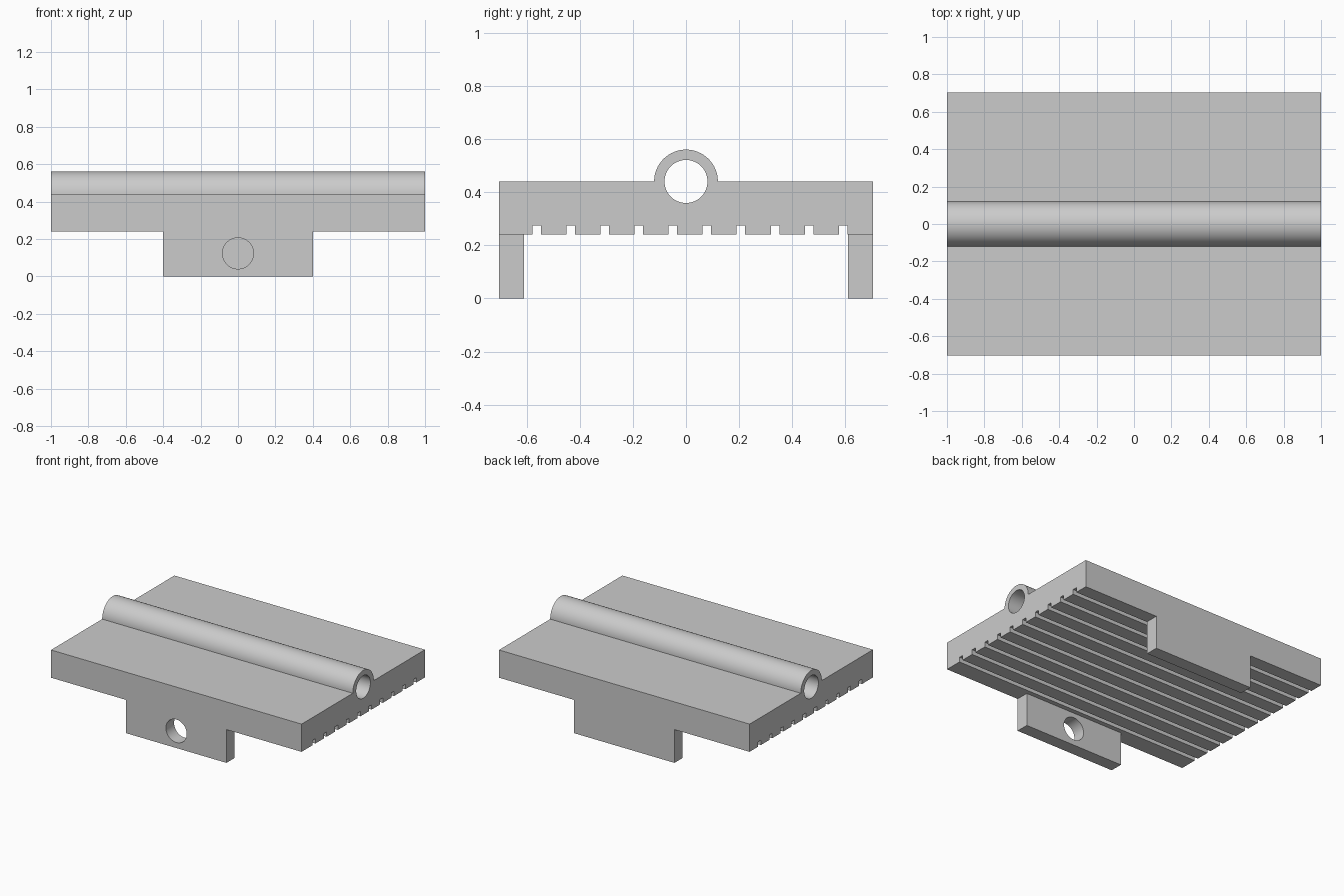
import bpy, bmesh, math

default = bpy.data.objects.get("Cube")
if default:
    bpy.data.objects.remove(default)

grey = bpy.data.materials.new("light grey")
grey.use_nodes = True
colour = (0.6, 0.6, 0.6, 1)
grey.diffuse_color = colour
grey.node_tree.nodes["Principled BSDF"].inputs["Base Color"].default_value = colour

HALF_Y = 0.703
BOTTOM, TOP = 0.24, 0.44
TAB_INNER = 0.61


def extrude_x(name, profile, half_length):
    """Extrude a (y, z) outline along x, centred on x = 0."""
    bm = bmesh.new()
    face = bm.faces.new([bm.verts.new((-half_length, y, z)) for y, z in profile])
    ext = bmesh.ops.extrude_face_region(bm, geom=[face])
    moved = [v for v in ext["geom"] if isinstance(v, bmesh.types.BMVert)]
    bmesh.ops.translate(bm, verts=moved, vec=(2 * half_length, 0, 0))
    bmesh.ops.recalc_face_normals(bm, faces=bm.faces)
    mesh = bpy.data.meshes.new(name)
    bm.to_mesh(mesh)
    bm.free()
    obj = bpy.data.objects.new(name, mesh)
    bpy.context.collection.objects.link(obj)
    mesh.materials.append(grey)
    return obj


def drill(obj, radius, depth, location, rotation):
    """Cut a round hole through an object."""
    bpy.ops.mesh.primitive_cylinder_add(vertices=64, radius=radius, depth=depth,
                                        location=location, rotation=rotation)
    cutter = bpy.context.object
    cutter.data.materials.append(grey)
    mod = obj.modifiers.new("hole", "BOOLEAN")
    mod.operation, mod.solver, mod.object = "DIFFERENCE", "EXACT", cutter
    select(obj)
    bpy.ops.object.modifier_apply(modifier=mod.name)
    bpy.data.objects.remove(cutter)


def select(obj):
    bpy.ops.object.select_all(action="DESELECT")
    obj.select_set(True)
    bpy.context.view_layer.objects.active = obj


# Plate outline: grooved underside, then flat top with a half-round ridge
outline = [(-HALF_Y, BOTTOM)]
for i in range(10):
    y = -0.561 + i * 0.128
    for dy, dz in ((-0.016, 0), (-0.016, 0.035), (0.016, 0.035), (0.016, 0)):
        outline.append((y + dy, BOTTOM + dz))
outline += [(HALF_Y, BOTTOM), (HALF_Y, TOP)]
for i in range(33):
    a = math.pi * i / 32
    outline.append((0.12 * math.cos(a), TOP + 0.12 * math.sin(a)))
outline.append((-HALF_Y, TOP))
plate = extrude_x("grooved_plate", outline, 1)
drill(plate, 0.081, 3, (0, 0, TOP), (0, math.pi / 2, 0))

# Hanging tabs at front and back; only the front one is drilled
tabs = []
for name, side in (("front_tab", -1), ("back_tab", 1)):
    inner, outer = side * TAB_INNER, side * HALF_Y
    tabs.append(extrude_x(name, [(inner, 0), (outer, 0), (outer, BOTTOM), (inner, BOTTOM)], 0.4))
drill(tabs[0], 0.083, 0.4, (0, -0.66, 0.123), (math.pi / 2, 0, 0))

for obj in [plate] + tabs:
    select(obj)
    bpy.ops.object.shade_smooth_by_angle(angle=math.radians(30))
